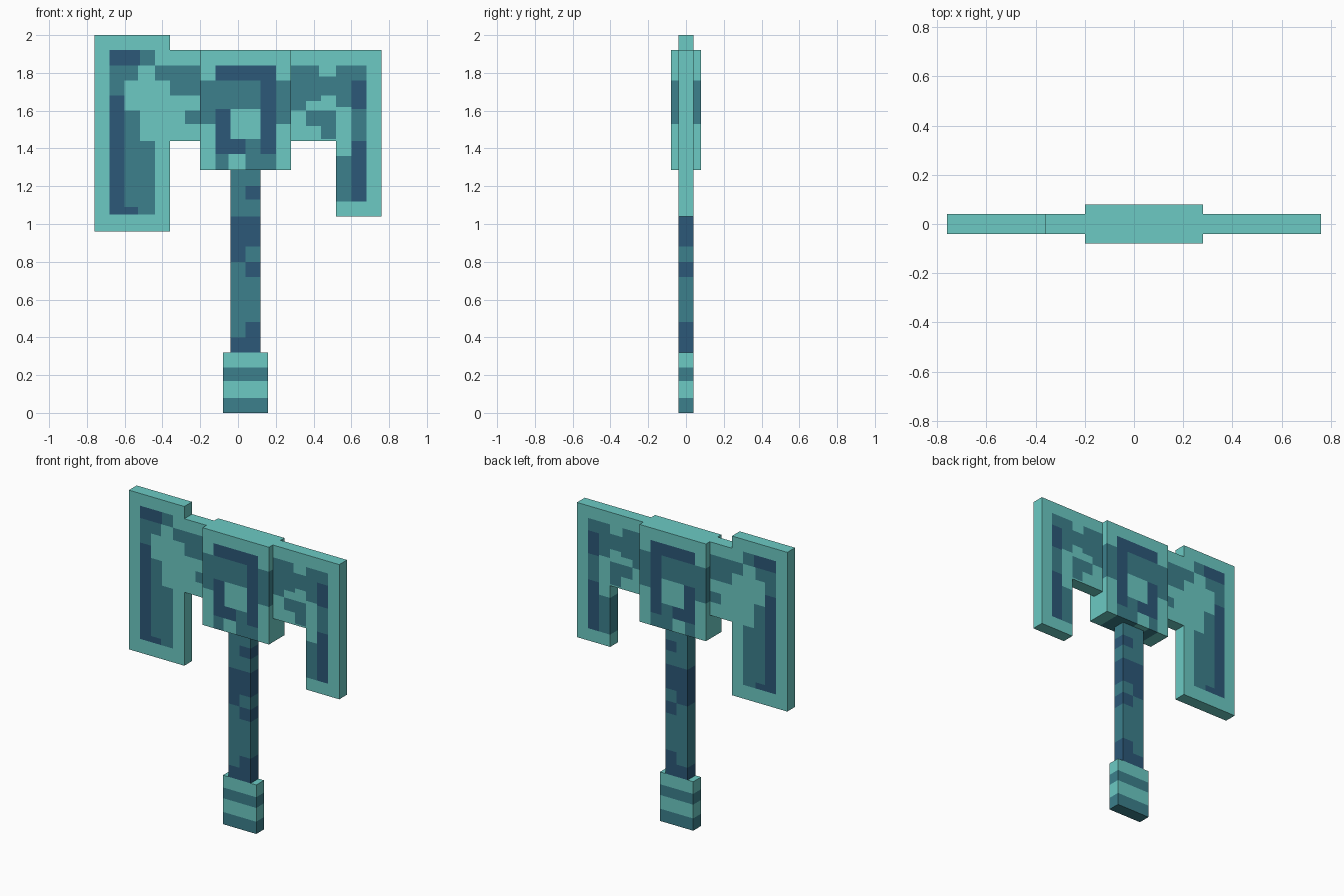
import bpy
import bmesh

cube = bpy.data.objects.get("Cube")
if cube:
    bpy.data.objects.remove(cube, do_unlink=True)


def make_material(name, rgb):
    m = bpy.data.materials.new(name)
    m.use_nodes = True
    m.diffuse_color = (*rgb, 1)
    m.node_tree.nodes["Principled BSDF"].inputs["Base Color"].default_value = (*rgb, 1)
    return m


LIGHT, TEAL, NAVY = 0, 1, 2
MATERIALS = [
    make_material("light_turquoise", (0.150, 0.591, 0.552)),
    make_material("mid_teal", (0.045, 0.216, 0.262)),
    make_material("deep_navy", (0.025, 0.098, 0.188)),
]


def make_slab(name, half_depth, solids, paint):
    """Slab from rectangles (x0, x1, z0, z1); the last paint rectangle over a cell
    sets its colour right through, so the rim matches the front and back."""
    rects = solids + [p[:4] for p in paint]
    xs = sorted({round(v, 3) for r in rects for v in r[:2]})
    zs = sorted({round(v, 3) for r in rects for v in r[2:]})

    def inside(r, x, z):
        return r[0] < x < r[1] and r[2] < z < r[3]

    # Colour of every filled cell
    cells = {}
    for i in range(len(xs) - 1):
        for j in range(len(zs) - 1):
            x, z = (xs[i] + xs[i + 1]) / 2, (zs[j] + zs[j + 1]) / 2
            if any(inside(s, x, z) for s in solids):
                cells[i, j] = LIGHT
                for p in paint:
                    if inside(p, x, z):
                        cells[i, j] = p[4]

    bm = bmesh.new()
    verts = {}

    def vert(i, side, j):
        key = (i, side, j)
        if key not in verts:
            verts[key] = bm.verts.new((xs[i], side * half_depth, zs[j]))
        return verts[key]

    def face(colour, *keys):
        bm.faces.new([vert(*k) for k in keys]).material_index = colour

    for (i, j), c in cells.items():
        corners = [(i, j), (i + 1, j), (i + 1, j + 1), (i, j + 1)]
        face(c, *[(a, -1, b) for a, b in corners])
        face(c, *[(a, 1, b) for a, b in reversed(corners)])
        # Rim faces only where the neighbouring cell is empty
        for k, (di, dj) in enumerate([(0, -1), (1, 0), (0, 1), (-1, 0)]):
            if (i + di, j + dj) not in cells:
                (a, b), (d, e) = corners[k], corners[(k + 1) % 4]
                face(c, (d, -1, e), (a, -1, b), (a, 1, b), (d, 1, e))

    bmesh.ops.recalc_face_normals(bm, faces=bm.faces)
    mesh = bpy.data.meshes.new(name)
    bm.to_mesh(mesh)
    bm.free()
    for m in MATERIALS:
        mesh.materials.append(m)
    obj = bpy.data.objects.new(name, mesh)
    bpy.context.collection.objects.link(obj)
    return obj


# Wide blade with the short arm joining it to the head
make_slab("right_blade", 0.04,
          [(-0.76, -0.36, 0.96, 2.0), (-0.36, -0.20, 1.44, 1.92)],
          [(-0.68, -0.44, 1.05, 1.92, TEAL),
           (-0.68, -0.52, 1.84, 1.92, NAVY),
           (-0.68, -0.60, 1.05, 1.68, NAVY),
           (-0.60, -0.53, 1.05, 1.09, NAVY),
           (-0.60, -0.36, 1.60, 1.76, LIGHT),
           (-0.52, -0.36, 1.44, 1.60, LIGHT),
           (-0.53, -0.44, 1.76, 1.84, LIGHT),
           (-0.44, -0.20, 1.76, 1.84, TEAL),
           (-0.36, -0.20, 1.68, 1.76, TEAL),
           (-0.28, -0.20, 1.53, 1.60, TEAL)])

# Hooked blade on the other side
make_slab("left_blade", 0.04,
          [(0.28, 0.76, 1.44, 1.92), (0.52, 0.76, 1.04, 1.44)],
          [(0.28, 0.68, 1.68, 1.84, TEAL),
           (0.43, 0.52, 1.78, 1.84, LIGHT),
           (0.28, 0.36, 1.60, 1.68, TEAL),
           (0.36, 0.44, 1.65, 1.68, TEAL),
           (0.52, 0.60, 1.62, 1.68, TEAL),
           (0.36, 0.52, 1.52, 1.60, TEAL),
           (0.44, 0.52, 1.45, 1.52, TEAL),
           (0.60, 0.68, 1.44, 1.61, TEAL),
           (0.60, 0.68, 1.61, 1.76, NAVY),
           (0.60, 0.68, 1.12, 1.44, NAVY),
           (0.52, 0.60, 1.12, 1.36, TEAL)])

# Thick central head block
make_slab("head_block", 0.08,
          [(-0.20, 0.28, 1.285, 1.92)],
          [(-0.20, 0.28, 1.53, 1.76, TEAL),
           (-0.12, 0.20, 1.76, 1.84, NAVY),
           (0.12, 0.20, 1.37, 1.76, NAVY),
           (-0.12, -0.04, 1.37, 1.61, NAVY),
           (-0.04, 0.12, 1.45, 1.61, LIGHT),
           (-0.04, 0.04, 1.37, 1.45, NAVY),
           (0.04, 0.12, 1.37, 1.45, TEAL),
           (-0.12, -0.05, 1.285, 1.37, TEAL),
           (0.04, 0.20, 1.285, 1.37, TEAL)])

# Shaft
make_slab("handle", 0.04,
          [(-0.04, 0.12, 0.32, 1.285)],
          [(-0.04, 0.12, 0.32, 1.285, TEAL),
           (-0.04, 0.12, 0.32, 0.40, NAVY),
           (0.04, 0.12, 0.40, 0.48, NAVY),
           (0.04, 0.12, 0.72, 0.80, NAVY),
           (-0.04, 0.12, 0.80, 1.04, NAVY),
           (0.04, 0.12, 0.80, 0.88, TEAL),
           (0.04, 0.12, 1.13, 1.20, NAVY)])

# Banded grip
make_slab("grip", 0.04,
          [(-0.08, 0.16, 0.0, 0.32)],
          [(-0.08, 0.16, 0.0, 0.08, TEAL),
           (-0.08, 0.16, 0.17, 0.24, TEAL)])
